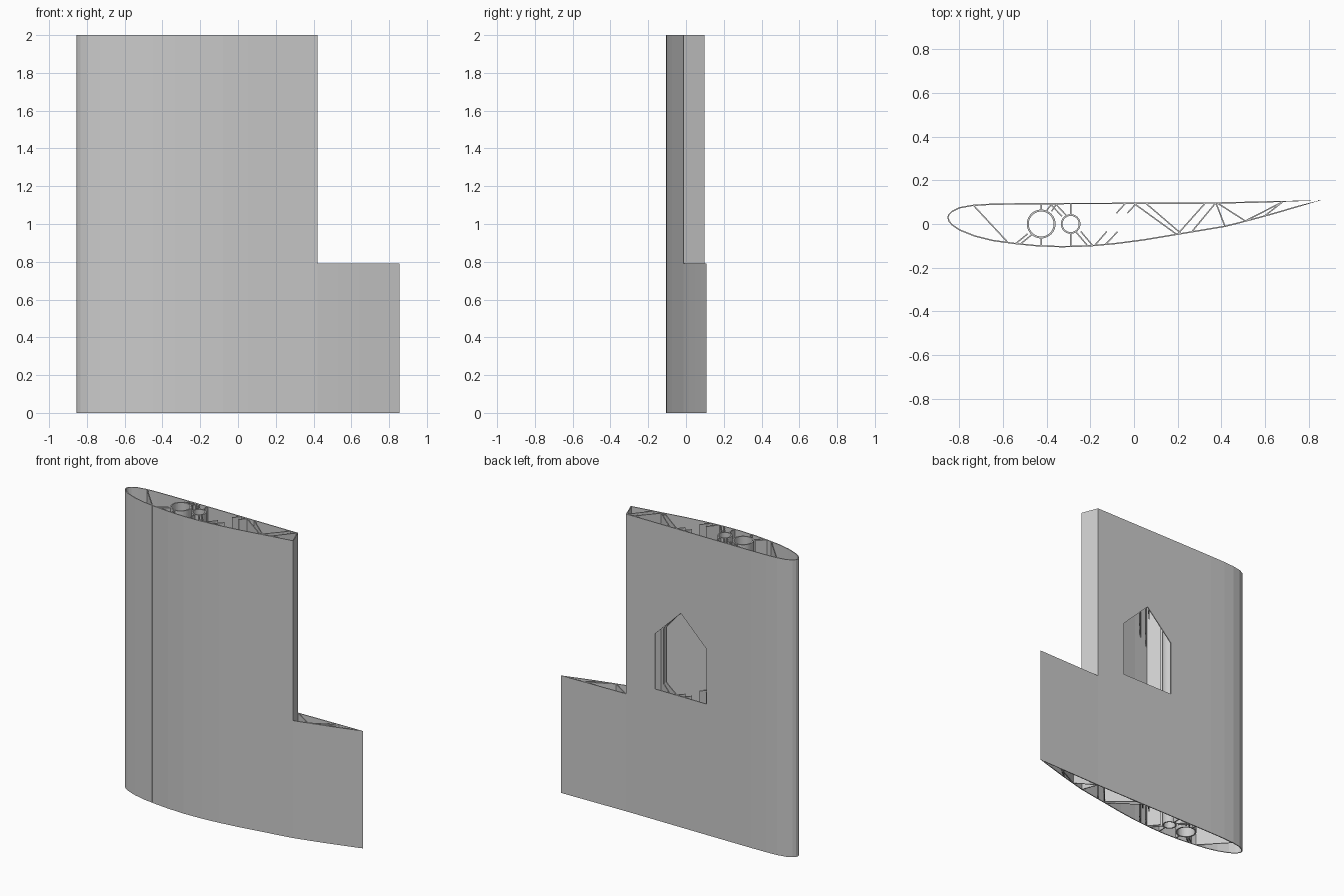
import bpy, bmesh, math
from mathutils import Vector

if "Cube" in bpy.data.objects:
    bpy.data.objects.remove(bpy.data.objects["Cube"])

HEIGHT, STEP = 2.0, 0.79      # full height and height of the trailing part
SKIN = 0.006

grey = bpy.data.materials.new("plain grey")
grey.use_nodes = True
grey.diffuse_color = (0.6, 0.6, 0.6, 1)
grey.node_tree.nodes["Principled BSDF"].inputs["Base Color"].default_value = (0.6, 0.6, 0.6, 1)


def make_object(name, bm):
    bmesh.ops.recalc_face_normals(bm, faces=bm.faces)
    mesh = bpy.data.meshes.new(name)
    bm.to_mesh(mesh)
    bm.free()
    mesh.materials.append(grey)
    obj = bpy.data.objects.new(name, mesh)
    bpy.context.collection.objects.link(obj)
    return obj


# Wing section: back side from trailing edge to nose, then front side back again
back = [(0.855, 0.109), (0.6, 0.104), (0.377, 0.099), (0.163, 0.098), (-0.22, 0.097),
        (-0.4, 0.096), (-0.55, 0.095), (-0.66, 0.093), (-0.74, 0.088), (-0.8, 0.077),
        (-0.835, 0.06), (-0.85, 0.045)]
front = [(-0.855, 0.03), (-0.85, 0.012), (-0.835, -0.006), (-0.8, -0.03), (-0.73, -0.058),
         (-0.65, -0.078), (-0.55, -0.092), (-0.45, -0.102), (-0.33, -0.107), (-0.2, -0.103),
         (-0.08, -0.092), (0.05, -0.075), (0.17, -0.055), (0.29, -0.035), (0.42, -0.013),
         (0.53, 0.015), (0.64, 0.045), (0.75, 0.077)]
outline = back + front

# Window outline on the back, as (x, z)
window = [(-0.22, 0.88), (0.163, 0.88), (0.163, 1.25), (-0.03, 1.44), (-0.22, 1.25)]


def inside_window(x, z):
    pairs = zip(window, window[1:] + window[:1])
    return all((b[0] - a[0]) * (z - a[1]) - (b[1] - a[1]) * (x - a[0]) > 0 for a, b in pairs)


# Outer skin, with the stepped trailing part left out above STEP
bm = bmesh.new()
rows = [[bm.verts.new((x, y, z)) for x, y in outline] for z in (0, STEP, HEIGHT)]
count = len(outline)
first, last = back.index((0.377, 0.099)), outline.index((0.42, -0.013))
for i in range(count):
    j = (i + 1) % count
    bm.faces.new((rows[0][i], rows[0][j], rows[1][j], rows[1][i]))
    if first <= i < last:
        bm.faces.new((rows[1][i], rows[1][j], rows[2][j], rows[2][i]))
bmesh.ops.delete(bm, geom=[v for v in bm.verts if not v.link_faces], context='VERTS')

# Cut the window into the flat back skin
for a, b in zip(window, window[1:] + window[:1]):
    faces = [f for f in bm.faces if f.calc_center_median().y > 0.09
             and f.calc_center_median().z > STEP and -0.22 < f.calc_center_median().x < 0.163]
    geom = set(faces) | {e for f in faces for e in f.edges} | {v for f in faces for v in f.verts}
    bmesh.ops.bisect_plane(bm, geom=list(geom), dist=1e-5, plane_co=(a[0], 0.1, a[1]),
                           plane_no=(b[1] - a[1], 0, a[0] - b[0]))
hole = [f for f in bm.faces if f.calc_center_median().y > 0.09
        and inside_window(f.calc_center_median().x, f.calc_center_median().z)]
bmesh.ops.delete(bm, geom=hole, context='FACES')
skin = make_object("wing_skin", bm)
wall = skin.modifiers.new("thickness", 'SOLIDIFY')
wall.thickness = SKIN
wall.offset = -1

# Cutter that clears the ribs behind the window
bm = bmesh.new()
face = bm.faces.new([bm.verts.new((x, -0.2, z)) for x, z in window])
moved = bmesh.ops.extrude_face_region(bm, geom=[face])["geom"]
bmesh.ops.translate(bm, vec=(0, 0.4, 0), verts=[v for v in moved if isinstance(v, bmesh.types.BMVert)])
cutter = make_object("window_cutter", bm)
cutter.hide_render = True
cutter.display_type = 'WIRE'
cutter.hide_set(True)


def rib(name, a, b, top=HEIGHT, cut=False, thick=0.006):
    a, b = Vector(a), Vector(b)
    side = (b - a).orthogonal().normalized() * thick / 2
    bm = bmesh.new()
    base = bm.faces.new([bm.verts.new((p.x, p.y, 0)) for p in (a + side, b + side, b - side, a - side)])
    up = bmesh.ops.extrude_face_region(bm, geom=[base])["geom"]
    bmesh.ops.translate(bm, vec=(0, 0, top), verts=[v for v in up if isinstance(v, bmesh.types.BMVert)])
    obj = make_object(name, bm)
    if cut:
        mod = obj.modifiers.new("window", 'BOOLEAN')
        mod.operation, mod.object, mod.solver = 'DIFFERENCE', cutter, 'EXACT'


def tube(name, x, outer, inner, sides=40):
    bm = bmesh.new()
    rings = []
    for r, z in ((outer, 0), (outer, HEIGHT), (inner, HEIGHT), (inner, 0)):
        rings.append([bm.verts.new((x + r * math.cos(2 * math.pi * k / sides),
                                    r * math.sin(2 * math.pi * k / sides), z)) for k in range(sides)])
    for r in range(4):
        lo, hi = rings[r], rings[(r + 1) % 4]
        for k in range(sides):
            n = (k + 1) % sides
            bm.faces.new((lo[k], lo[n], hi[n], hi[k]))
    obj = make_object(name, bm)
    # short webs joining the tube to both skins
    rib(name + "_back_web", (x, outer), (x, 0.094))
    rib(name + "_front_web", (x, -outer), (x, -0.101))


tube("large_spar_tube", -0.425, 0.066, 0.057)
tube("small_spar_tube", -0.29, 0.045, 0.037)

# Diagonal ribs
rib("nose_rib", (-0.735, 0.085), (-0.575, -0.087))
for k, dx in enumerate((-0.012, 0.012)):
    rib(f"large_tube_back_rib_{k}", (-0.365 + dx, 0.093), (-0.39 + dx, 0.058))
    rib(f"large_tube_front_rib_{k}", (-0.475 + dx, -0.045), (-0.53 + dx, -0.09))
    rib(f"small_tube_back_rib_{k}", (-0.372 + dx, 0.093), (-0.318 + dx, 0.035))
    rib(f"small_tube_front_rib_{k}", (-0.256 + dx, -0.034), (-0.2 + dx, -0.1))
for k, dx in enumerate((0, 0.05)):
    rib(f"middle_back_rib_{k}", (-0.04 + dx, 0.094), (-0.08 + dx, 0.05), cut=True)
    rib(f"middle_front_rib_{k}", (-0.18 + dx, -0.098 + dx / 10), (-0.125 + dx, -0.035), cut=True)
rib("centre_rib_0", (0.0, 0.094), (0.195, -0.047), cut=True)
rib("centre_rib_1", (0.055, 0.094), (0.215, -0.043), cut=True)
rib("rear_rib_0", (0.2, -0.046), (0.325, 0.094))
rib("rear_rib_1", (0.265, -0.035), (0.372, 0.094))
rib("closing_wall", (0.375, 0.097), (0.417, -0.012))
rib("tail_rib_0", (0.383, 0.095), (0.51, 0.014), top=STEP)
rib("tail_rib_1", (0.51, 0.014), (0.68, 0.101), top=STEP)
rib("tail_rib_2", (0.6, 0.038), (0.68, 0.101), top=STEP)
